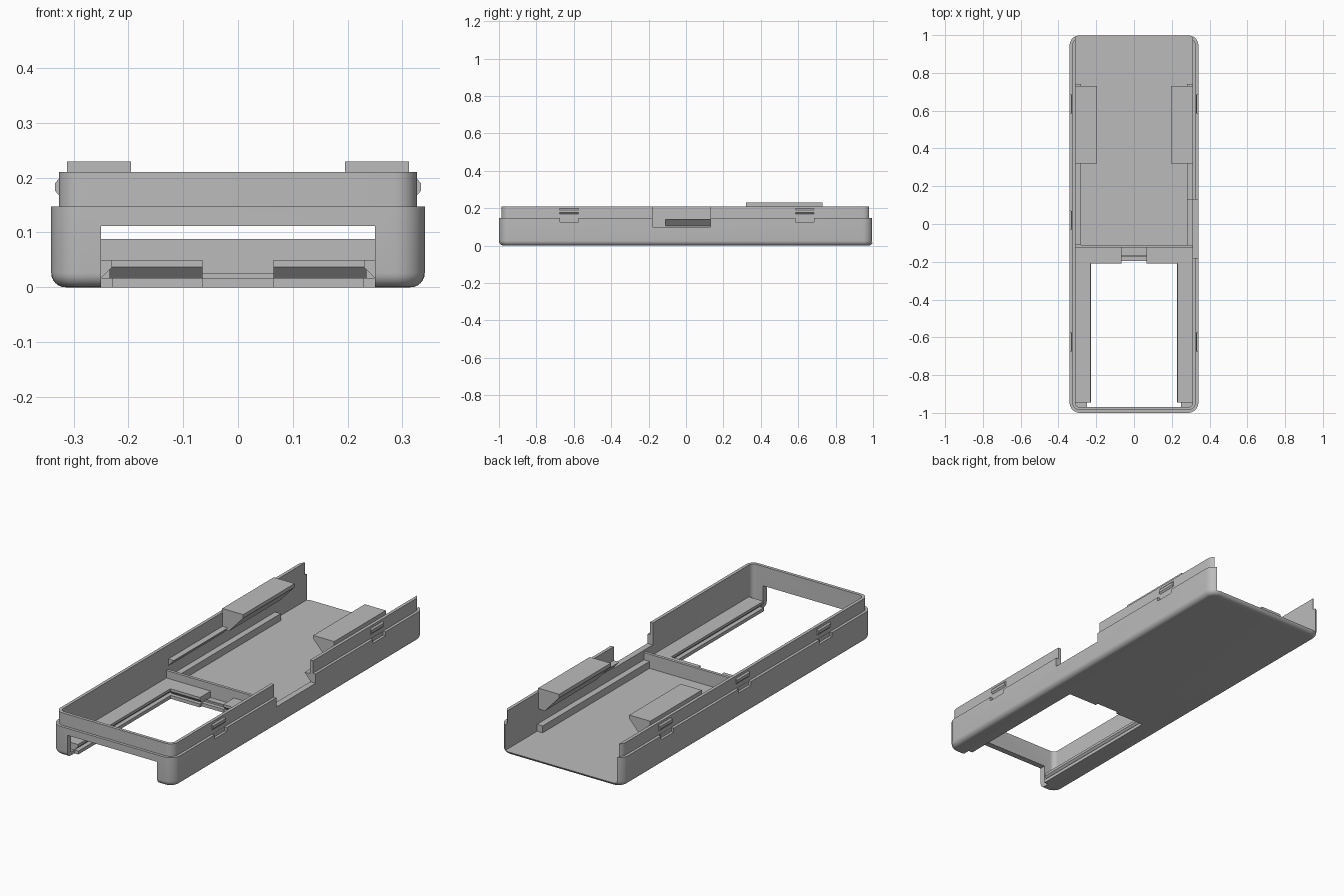
import bpy, bmesh, math

if "Cube" in bpy.data.objects:
    bpy.data.objects.remove(bpy.data.objects["Cube"])

grey = bpy.data.materials.new("plastic grey")
grey.diffuse_color = (0.5, 0.5, 0.5, 1)
grey.use_nodes = True
grey.node_tree.nodes["Principled BSDF"].inputs["Base Color"].default_value = grey.diffuse_color


def make(name, verts, faces):
    me = bpy.data.meshes.new(name)
    me.from_pydata(verts, [], faces)
    bm = bmesh.new()
    bm.from_mesh(me)
    bmesh.ops.recalc_face_normals(bm, faces=bm.faces)
    bm.to_mesh(me)
    bm.free()
    ob = bpy.data.objects.new(name, me)
    me.materials.append(grey)
    bpy.context.collection.objects.link(ob)
    return ob


def prism(name, profile, a, b, axis="y", side=1):
    """Extrude a 2D profile: (x, z) along y, or (y, z) along x."""
    n = len(profile)
    vs = []
    for t in (a, b):
        for p, z in profile:
            vs.append((p * side, t, z) if axis == "y" else (t * side, p, z))
    fs = [tuple(range(n)), tuple(range(n, 2 * n))]
    fs += [(i, (i + 1) % n, n + (i + 1) % n, n + i) for i in range(n)]
    return make(name, vs, fs)


def box(name, x0, x1, y0, y1, z0, z1):
    return prism(name, [(x0, z0), (x1, z0), (x1, z1), (x0, z1)], y0, y1)


def ring(inset, z, seg=8):
    """Rounded rectangle outline, inset from the outer footprint."""
    r = max(0.055 - inset, 0.015)
    cx, cy = 0.341 - inset - r, 1.0 - inset - r
    out = []
    for k, (sx, sy) in enumerate([(1, 1), (-1, 1), (-1, -1), (1, -1)]):
        for i in range(seg + 1):
            a = math.pi / 2 * (k + i / seg)
            out.append((sx * cx + r * math.cos(a), sy * cy + r * math.sin(a), z))
    return out


# Shell: rounded bottom edge, outer wall, stepped lip, hollow inside
R = 0.026
levels = [(R - R * math.sin(a), R - R * math.cos(a))
          for a in [math.pi / 12 * i for i in range(7)]]
levels += [(0, 0.147), (0.014, 0.147), (0.014, 0.21), (0.03, 0.21), (0.03, 0.017)]
verts, faces = [], []
for inset, z in levels:
    verts += ring(inset, z)
n = len(verts) // len(levels)
for k in range(len(levels) - 1):
    for i in range(n):
        j = (i + 1) % n
        faces.append((k * n + i, k * n + j, (k + 1) * n + j, (k + 1) * n + i))
faces += [tuple(range(n)), tuple(range(len(verts) - n, len(verts)))]
shell = make("case_shell", verts, faces)

# Openings: rear end, front slot, floor hatch, side notch, clip recesses
clips = [(1, -0.625), (1, 0.635), (-1, -0.625), (-1, 0.02), (-1, 0.635)]
cutters = [
    box("rear_cut", -0.311, 0.311, 0.9, 1.1, 0.017, 0.3),
    box("front_cut", -0.25, 0.25, -1.1, -0.945, -0.1, 0.112),
    box("hatch_cut", -0.228, 0.228, -0.96, -0.21, -0.1, 0.1),
    box("latch_cut", -0.065, 0.065, -0.25, -0.195, -0.1, 0.1),
    box("notch_cut", 0.25, 0.4, -0.18, 0.13, 0.1, 0.3),
]
for s, y in clips:
    xs = sorted((s * 0.328, s * 0.4))
    cutters.append(box("clip_cut", xs[0], xs[1], y - 0.05, y + 0.05, 0.127, 0.16))
for c in cutters:
    m = shell.modifiers.new("cut", "BOOLEAN")
    m.operation, m.solver, m.object = "DIFFERENCE", "EXACT", c
bpy.context.view_layer.objects.active = shell
for m in list(shell.modifiers):
    bpy.ops.object.modifier_apply(modifier=m.name)
for c in cutters:
    bpy.data.objects.remove(c)
bpy.ops.object.select_all(action="DESELECT")
shell.select_set(True)
bpy.ops.object.shade_smooth_by_angle(angle=math.radians(30))

# Outward snap clips on the lip
for s, y in clips:
    prism("snap_clip", [(0.32, 0.165), (0.327, 0.168), (0.334, 0.176),
                        (0.334, 0.19), (0.327, 0.198), (0.32, 0.198)],
          y - 0.05, y + 0.05, side=s)

# Cross wall behind the hatch
box("cross_wall", -0.312, 0.312, -0.125, -0.11, 0.01, 0.088)

for s in (1, -1):
    # Hatch side rail with undercut groove
    prism("hatch_rail", [(0.314, 0.012), (0.25, 0.012), (0.25, 0.017), (0.23, 0.037),
                         (0.23, 0.05), (0.314, 0.05)], -0.945, -0.12, side=s)
    # Hatch rear tab, sloped underneath
    prism("hatch_tab", [(-0.21, 0.037), (-0.21, 0.05), (-0.12, 0.05),
                        (-0.12, 0.012), (-0.19, 0.017)], 0.065, 0.235, "x", s)
    # Long floor rib beside the wall
    prism("floor_rib", [(0.28, 0.012), (0.313, 0.012), (0.313, 0.052), (0.28, 0.052)],
          -0.115, 0.74, side=s)
    # Overhanging support block
    prism("support_block", [(0.312, 0.23), (0.195, 0.23), (0.195, 0.212),
                            (0.275, 0.125), (0.312, 0.125)], 0.32, 0.73, side=s)
    # Thin sloped ledge along the wall
    prism("wall_ledge", [(0.312, 0.105), (0.28, 0.14), (0.312, 0.14)],
          -0.11 if s < 0 else 0.13, 0.32, side=s)

# Latch strip in the middle of the hatch edge
box("latch_strip", -0.065, 0.065, -0.175, -0.165, 0.01, 0.025)
